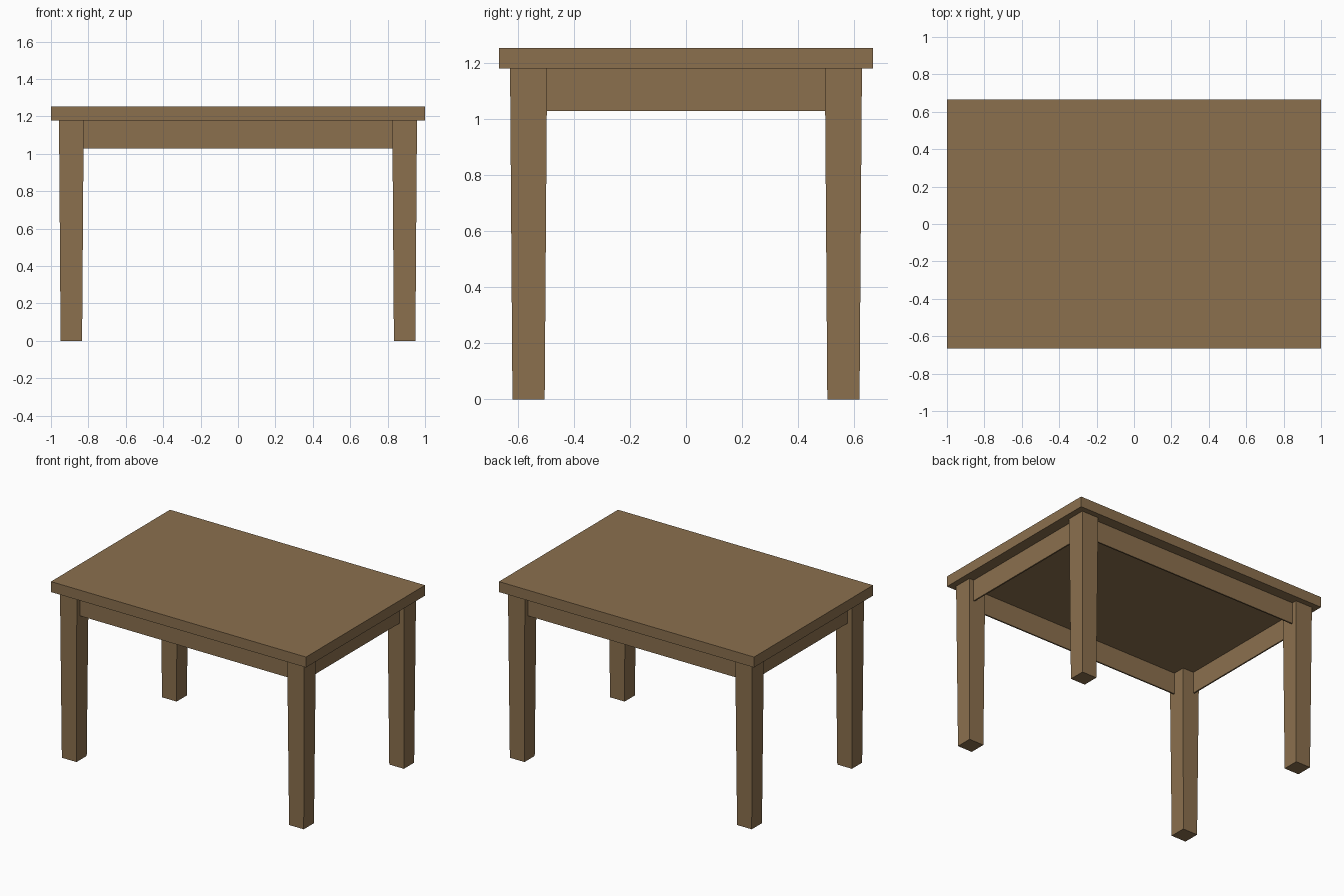
import bpy, bmesh

if "Cube" in bpy.data.objects:
    bpy.data.objects.remove(bpy.data.objects["Cube"])

wood = bpy.data.materials.new("brown wood")
wood.diffuse_color = (0.258, 0.162, 0.076, 1)
wood.use_nodes = True
wood.node_tree.nodes["Principled BSDF"].inputs["Base Color"].default_value = wood.diffuse_color


def block(name, center, size, foot_scale=1.0):
    """Box with its lower end optionally tapered."""
    bm = bmesh.new()
    bmesh.ops.create_cube(bm, size=1)
    for v in bm.verts:
        k = foot_scale if v.co.z < 0 else 1.0
        v.co.x *= size[0] * k
        v.co.y *= size[1] * k
        v.co.z *= size[2]
    mesh = bpy.data.meshes.new(name)
    bm.to_mesh(mesh)
    bm.free()
    mesh.materials.append(wood)
    ob = bpy.data.objects.new(name, mesh)
    ob.location = center
    bpy.context.collection.objects.link(ob)
    return ob


TOP, UNDER, APRON = 1.253, 1.179, 1.028   # heights
LX, LY, LEG = 0.891, 0.561, 0.132         # leg centres and width
AX, AY, THICK = 0.916, 0.586, 0.01        # apron positions

# Table top
block("table_top", (0, 0, (TOP + UNDER) / 2), (2, 1.333, TOP - UNDER))

# Tapered legs
for sx, side in ((-1, "left"), (1, "right")):
    for sy, end in ((-1, "front"), (1, "back")):
        block(f"{end}_{side}_leg", (sx * LX, sy * LY, UNDER / 2),
              (LEG, LEG, UNDER), 0.87)

# Thin aprons between the legs, set back from the leg faces
az, ah = (UNDER + APRON) / 2, UNDER - APRON
for s, end, side in ((-1, "front", "left"), (1, "back", "right")):
    block(f"{end}_apron", (0, s * AY, az), (2 * LX - 0.1, THICK, ah))
    block(f"{side}_apron", (s * AX, 0, az), (THICK, 2 * LY - 0.1, ah))
